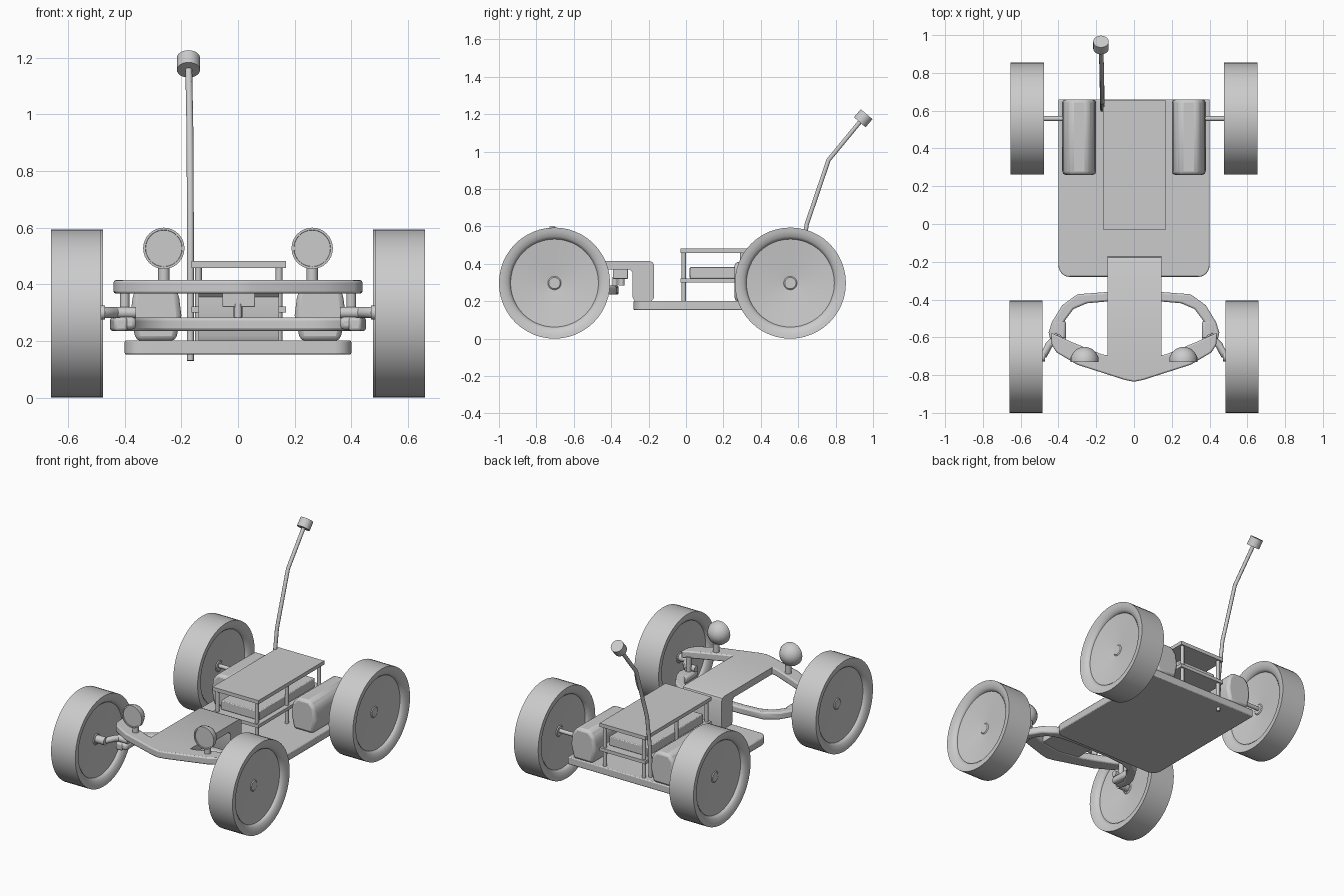
import bpy, bmesh, math
from mathutils import Vector

if "Cube" in bpy.data.objects:
    bpy.data.objects.remove(bpy.data.objects["Cube"])


def finish(name, bm, smooth=True):
    bmesh.ops.recalc_face_normals(bm, faces=bm.faces)
    me = bpy.data.meshes.new(name)
    bm.to_mesh(me)
    bm.free()
    ob = bpy.data.objects.new(name, me)
    bpy.context.collection.objects.link(ob)
    if smooth:
        bpy.ops.object.select_all(action='DESELECT')
        ob.select_set(True)
        bpy.context.view_layer.objects.active = ob
        bpy.ops.object.shade_smooth_by_angle(angle=math.radians(35))
    return ob


def bevel(ob, width, segments=2):
    m = ob.modifiers.new("bevel", 'BEVEL')
    m.width, m.segments, m.limit_method = width, segments, 'ANGLE'
    return ob


def prism(name, pts, to3d, lo, hi, bev=0.0):
    """Extrude a 2D outline; to3d maps (a, b, height) to a position."""
    bm = bmesh.new()
    vs = [[bm.verts.new(to3d(a, b, h)) for a, b in pts] for h in (lo, hi)]
    bm.faces.new(vs[0])
    bm.faces.new(vs[1])
    n = len(pts)
    for i in range(n):
        j = (i + 1) % n
        bm.faces.new((vs[0][i], vs[0][j], vs[1][j], vs[1][i]))
    ob = finish(name, bm)
    return bevel(ob, bev) if bev else ob


def plan(a, b, h):
    return (a, b, h)


def side(a, b, h):
    return (h, a, b)


def box(name, x, y, z, bev=0.0, seg=2):
    ob = prism(name, [(x[0], y[0]), (x[1], y[0]), (x[1], y[1]), (x[0], y[1])], plan, *z)
    return bevel(ob, bev, seg) if bev else ob


def rod(name, p, q, r, sides=16):
    p, q = Vector(p), Vector(q)
    d = q - p
    bm = bmesh.new()
    bmesh.ops.create_cone(bm, cap_ends=True, segments=sides, radius1=r, radius2=r, depth=d.length)
    ob = finish(name, bm)
    ob.location = (p + q) / 2
    ob.rotation_euler = d.to_track_quat('Z', 'Y').to_euler()
    return ob


def tube(name, pts, r):
    cu = bpy.data.curves.new(name, 'CURVE')
    cu.dimensions = '3D'
    cu.bevel_depth, cu.bevel_resolution, cu.use_fill_caps = r, 3, True
    sp = cu.splines.new('POLY')
    sp.points.add(len(pts) - 1)
    for pt, c in zip(sp.points, pts):
        pt.co = (*c, 1)
    ob = bpy.data.objects.new(name, cu)
    bpy.context.collection.objects.link(ob)
    return ob


def lathe(name, prof, axis, origin, steps=48):
    """Spin (along-axis, radius) points about the x or y axis."""
    bm = bmesh.new()
    vs = [bm.verts.new((a, 0, r) if axis == 'X' else (0, a, r)) for a, r in prof]
    es = [bm.edges.new(p) for p in zip(vs, vs[1:])]
    bmesh.ops.spin(bm, geom=vs + es, cent=(0, 0, 0), angle=math.tau, steps=steps,
                   axis=(1, 0, 0) if axis == 'X' else (0, 1, 0))
    bmesh.ops.remove_doubles(bm, verts=bm.verts, dist=1e-4)
    ob = finish(name, bm)
    ob.location = origin
    return ob


def mirrored(half):
    """Close a right-hand outline or strip with its left-hand reflection."""
    return half + [(-x, y) for x, y in reversed(half) if x > 1e-6]


# Wheels: wide tyres with dished faces
face = [(.088, .297), (.086, .275), (.078, .25), (.066, .237), (.058, .235),
        (.035, .036), (.04, .03), (.04, 0)]
wheel = [(-a, r) for a, r in reversed(face)] + face
for s, tag in ((-1, "left"), (1, "right")):
    lathe("front_wheel_" + tag, wheel, 'X', (s * .572, -.703, .297))
    lathe("rear_wheel_" + tag, wheel, 'X', (s * .565, .558, .297))

    # Axles and steering arms
    rod("rear_axle_" + tag, (s * .3, .558, .3), (s * .56, .558, .3), .013)
    rod("front_axle_" + tag, (s * .36, -.62, .3), (s * .44, -.62, .3), .02)
    rod("stub_axle_" + tag, (s * .47, -.703, .3), (s * .57, -.703, .3), .025)
    tube("steering_arm_" + tag, [(s * .4, -.59, .3), (s * .45, -.64, .3),
                                 (s * .475, -.69, .3), (s * .54, -.703, .3)], .02)

    # Side equipment bins, wider above than at the foot
    prism("equipment_bin_" + tag,
          [(s * .22, .2), (s * .36, .2), (s * .38, .29), (s * .37, .37), (s * .335, .41),
           (s * .245, .41), (s * .21, .37), (s * .2, .29)],
          lambda a, b, h: (a, h, b), .26, .66, .018)

    # Headlamps: flat front, domed back
    lathe("headlamp_" + tag, [(-.035, 0), (-.035, .064), (-.04, .065), (-.04, .073),
                              (-.015, .073), (.01, .06), (.028, .04), (.037, .02), (.04, 0)],
          'Y', (s * .262, -.69, .527), 32)
    rod("lamp_post_" + tag, (s * .262, -.69, .4), (s * .262, -.69, .47), .02)

    # Bumper uprights and knuckles
    rod("bumper_upright_" + tag, (s * .4, -.6, .26), (s * .4, -.6, .38), .017)
    box("knuckle_" + tag, sorted((s * .36, s * .43)), (-.645, -.51), (.24, .285), .015)

# Chassis plate with rounded front corners
corner = [(.34 + .06 * math.cos(t), -.22 + .06 * math.sin(t))
          for t in (-math.pi / 2 + i * math.pi / 12 for i in range(7))]
prism("chassis_plate", mirrored(corner + [(.4, .66)]), plan, .152, .202, .006)

# Electronics rack
box("top_deck", (-.165, .17), (-.03, .655), (.458, .482))
box("lower_shelf", (-.165, .17), (-.03, .655), (.3, .322))
box("electronics_box", (-.14, .14), (.02, .6), (.322, .382), .005)
for i, x in enumerate((-.14, .145)):
    for j, y in enumerate((-.012, .3, .635)):
        rod(f"rack_post_{i}_{j}", (x, y, .155), (x, y, .47), .012, 12)

# Neck joining chassis to front end
prism("neck", [(-.73, .37), (-.3, .37), (-.285, .355), (-.285, .22), (-.275, .2),
               (-.185, .2), (-.17, .22), (-.17, .39), (-.178, .408), (-.195, .415), (-.73, .415)],
      side, -.14, .145)
box("steering_block", (-.055, .06), (-.39, -.31), (.32, .375), .004)
rod("steering_pin", (0, -.345, .285), (0, -.345, .33), .016)
rod("pivot_pin", (0, -.38, .25), (0, -.38, .33), .014)

# V-shaped front bumper
prism("front_bumper", [(0, -.835), (.05, -.825), (.3, -.745), (.41, -.68), (.435, -.64),
                       (.44, -.575), (.33, -.625), (.17, -.69), (0, -.72),
                       (-.17, -.69), (-.33, -.625), (-.44, -.575), (-.435, -.64),
                       (-.41, -.68), (-.3, -.745), (-.05, -.825)], plan, .367, .415, .008)

# Lower arched beam
outer = [(.14, -.36), (.3, -.372), (.38, -.43), (.435, -.52), (.452, -.575), (.435, -.65)]
inner = [(.39, -.65), (.395, -.575), (.365, -.51), (.32, -.45), (.25, -.42), (.14, -.41)]
half = outer + inner
prism("lower_beam", half + [(-x, y) for x, y in reversed(half[6:])]
      + [(-x, y) for x, y in reversed(outer)], plan, .235, .283, .01)

# Bent mast with sensor head
tube("mast", [(-.168, .605, .13), (-.168, .615, .4), (-.168, .645, .61),
              (-.17, .762, .955), (-.174, .935, 1.165)], .012)
rod("sensor_head", (-.175, .929, 1.157), (-.175, .966, 1.2), .041, 24)
